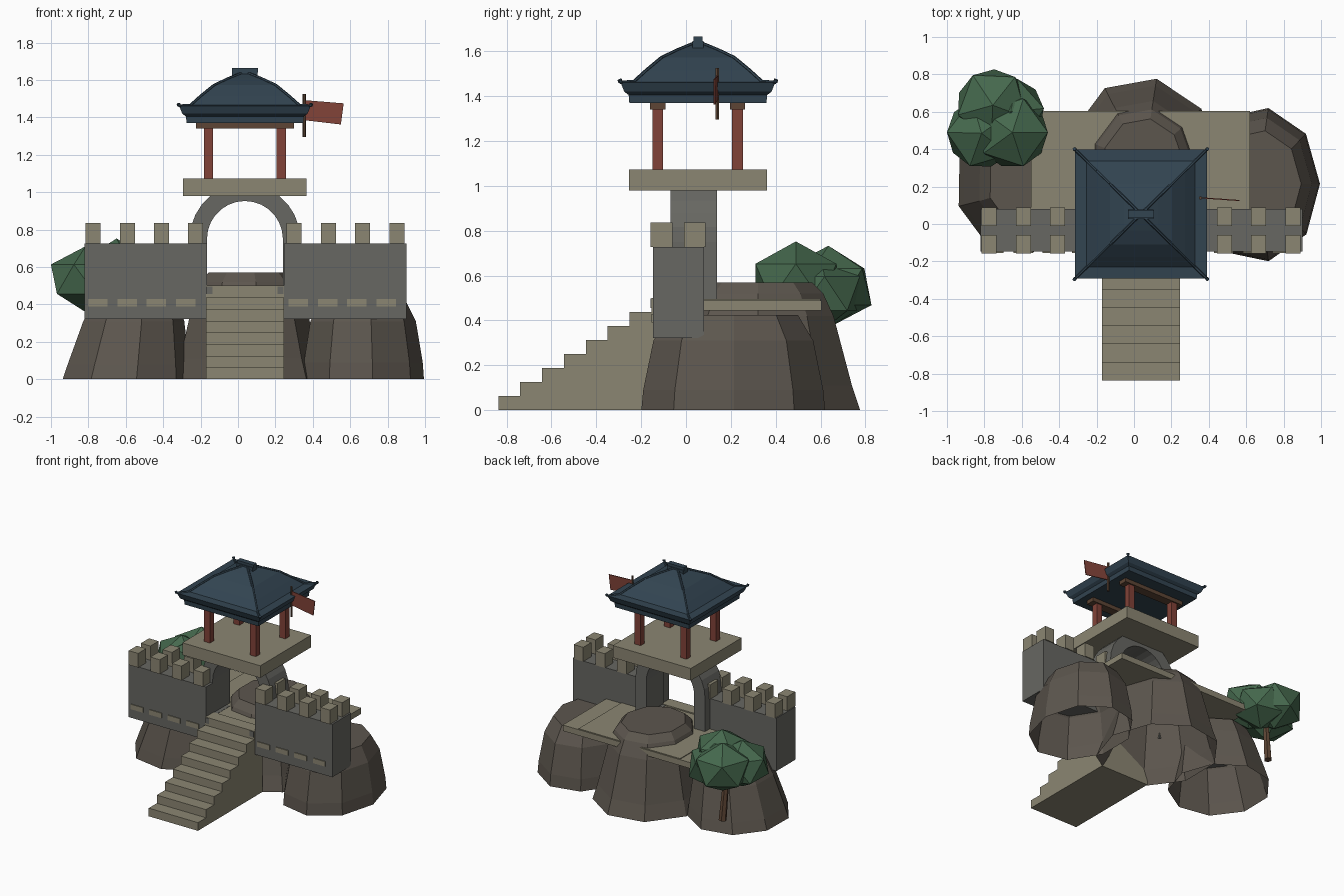
import bpy, bmesh, math, random
from mathutils import Vector

if "Cube" in bpy.data.objects:
    bpy.data.objects.remove(bpy.data.objects["Cube"])

random.seed(4)


def mat(name, c):
    m = bpy.data.materials.new(name)
    m.diffuse_color = (*c, 1)
    m.use_nodes = True
    m.node_tree.nodes["Principled BSDF"].inputs["Base Color"].default_value = m.diffuse_color
    return m


SAND = mat("sandstone", (0.26, 0.24, 0.17))
STONE = mat("wall_stone", (0.135, 0.135, 0.122))
ROCK = mat("rock", (0.108, 0.093, 0.076))
RED = mat("red_wood", (0.22, 0.055, 0.04))
BROWN = mat("brown_wood", (0.11, 0.06, 0.035))
TILE = mat("roof_tile", (0.032, 0.058, 0.082))
GREEN = mat("leaf", (0.06, 0.14, 0.075))


def finish(bm, name, m):
    bmesh.ops.recalc_face_normals(bm, faces=bm.faces)
    me = bpy.data.meshes.new(name)
    bm.to_mesh(me)
    bm.free()
    ob = bpy.data.objects.new(name, me)
    bpy.context.collection.objects.link(ob)
    me.materials.append(m)
    return ob


def box(name, x, y, z, m):
    """Box from (min, max) pairs."""
    bm = bmesh.new()
    bmesh.ops.create_cube(bm, size=1)
    for v in bm.verts:
        v.co = [p[0] if c < 0 else p[1] for c, p in zip(v.co, (x, y, z))]
    return finish(bm, name, m)


def extrude_y(name, pts, y0, y1, m):
    """Extrude an (x, z) outline along y."""
    bm = bmesh.new()
    f = bm.faces.new([bm.verts.new((x, y0, z)) for x, z in pts])
    r = bmesh.ops.extrude_face_region(bm, geom=[f])
    for v in r["geom"]:
        if isinstance(v, bmesh.types.BMVert):
            v.co.y = y1
    return finish(bm, name, m)


def loft(name, rings, m, bottom=True):
    """Skin closed rings of equal length and cap the ends."""
    bm = bmesh.new()
    vs = [[bm.verts.new(p) for p in r] for r in rings]
    n = len(vs[0])
    for a, b in zip(vs, vs[1:]):
        for i in range(n):
            j = (i + 1) % n
            bm.faces.new((a[i], a[j], b[j], b[i]))
    if bottom:
        bm.faces.new(vs[0])
    bm.faces.new(vs[-1])
    return finish(bm, name, m)


def rod(name, p, q, r, m, n=6, r2=None):
    p, q = Vector(p), Vector(q)
    rot = (q - p).to_track_quat("Z", "Y")
    rings = [[c + rot @ Vector((s * math.cos(math.tau * i / n), s * math.sin(math.tau * i / n), 0))
              for i in range(n)] for c, s in ((p, r), (q, r2 or r))]
    return loft(name, rings, m)


# Boulders, nine-sided and open underneath
def rock(name, cx, cy, rx, ry, profile, lean=0.0, n=9):
    jit = [random.uniform(0.98, 1.02) for _ in range(n)]
    rings = [[(cx + lean * z + rx * s * jit[i] * math.cos(math.tau * i / n),
               cy + ry * s * jit[i] * math.sin(math.tau * i / n), z)
              for i in range(n)] for s, z in profile]
    return loft(name, rings, ROCK, False)


side = [(1, 0), (0.98, 0.09), (0.87, 0.31), (0.7, 0.425)]
rock("left_rock", -0.605, 0.225, 0.355, 0.38,
     [(1, 0), (0.95, 0.08), (0.79, 0.31), (0.66, 0.425)], 0.13)
rock("right_rock", 0.66, 0.215, 0.338, 0.415, side)
rock("centre_rock", 0.05, 0.32, 0.41, 0.467,
     [(1, 0), (0.92, 0.11), (0.74, 0.42), (0.64, 0.52), (0.53, 0.57)])

# Terrace behind the wall
box("terrace", (-0.55, 0.62), (-0.06, 0.605), (0.445, 0.49), SAND)
box("terrace_top", (-0.37, 0.49), (-0.05, 0.6), (0.46, 0.495), SAND)

# Stairs, one stepped profile
bm = bmesh.new()
prof = [(-0.837, 0)]
for i in range(8):
    prof += [(-0.837 + 0.0975 * i, 0.0625 * (i + 1)), (-0.837 + 0.0975 * (i + 1), 0.0625 * (i + 1))]
prof.append((-0.057, 0))
a, b = [[bm.verts.new((x, y, z)) for y, z in prof] for x in (-0.17, 0.247)]
for i in range(len(prof)):
    j = (i + 1) % len(prof)
    bm.faces.new((a[i], a[j], b[j], b[i]))
bm.faces.new(a)
bm.faces.new(b)
finish(bm, "stairs", SAND)

# Walls with merlons and trim bricks
for label, x0, x1, m0, t0 in (("left", -0.822, -0.167, -0.775, -0.75),
                              ("right", 0.247, 0.902, 0.30, 0.322)):
    box(label + "_wall", (x0, x1), (-0.148, 0.081), (0.322, 0.727), STONE)
    for i in range(4):
        c = m0 + 0.183 * i
        for y in (-0.109, 0.039):
            box(label + "_merlon", (c - 0.04, c + 0.04), (y - 0.049, y + 0.049), (0.727, 0.836), SAND)
        c = t0 + 0.157 * i
        box(label + "_trim", (c - 0.052, c + 0.052), (-0.154, -0.14), (0.39, 0.428), SAND)

# Gate arch
CX, CY = 0.037, 0.053
arc = [math.pi * i / 14 for i in range(15)]
outline = [(CX + 0.295, 0.455)] + [(CX + 0.295 * math.cos(t), min(0.75 + 0.295 * math.sin(t), 1.03)) for t in arc]
outline += [(CX - 0.295, 0.455), (CX - 0.203, 0.455)]
outline += [(CX + 0.203 * math.cos(t), 0.75 + 0.203 * math.sin(t)) for t in reversed(arc)]
outline += [(CX + 0.203, 0.455)]
extrude_y("gate_arch", outline, -0.07, 0.138, STONE)
for s in (-1, 1):
    x = CX + s * 0.19
    box("arch_foot", (x - 0.017, x + 0.017), (-0.158, 0.1), (0.455, 0.497), STONE)

# Pavilion floor, pillars and beams
box("pavilion_floor", (CX - 0.33, CX + 0.33), (-0.255, 0.361), (0.98, 1.073), SAND)
for sy in (-1, 1):
    y = CY - 0.001 + sy * 0.178
    for sx in (-1, 1):
        x = CX + sx * 0.195
        box("pillar", (x - 0.025, x + 0.025), (y - 0.024, y + 0.024), (1.07, 1.345), RED)
    box("beam", (CX - 0.262, CX + 0.262), (y - 0.034, y + 0.034), (1.34, 1.375), BROWN)


# Roof: straight flared eave under a convex four-sided top
def square(h, z):
    return [(CX + sx * h, CY + sy * h * 0.98, z) for sx, sy in ((-1, -1), (1, -1), (1, 1), (-1, 1))]


hip = [(0.352, 1.462), (0.29, 1.466), (0.235, 1.515), (0.165, 1.572), (0.09, 1.607), (0.02, 1.635)]
loft("roof", [square(0.312, 1.37), square(0.315, 1.405), square(0.335, 1.42)]
     + [square(*p) for p in hip], TILE)
for sx in (-1, 1):
    for sy in (-1, 1):
        pts = [(CX + sx * h, CY + sy * h * 0.98, z) for h, z in hip]
        for p, q in zip(pts, pts[1:]):
            rod("hip_ridge", p, q, 0.008, TILE)
        rod("hip_tip", pts[0], (pts[0][0] + sx * 0.004, pts[0][1] + sy * 0.004, 1.474), 0.01, TILE)
box("ridge_cap", (CX - 0.068, CX + 0.068), (CY - 0.025, CY + 0.025), (1.615, 1.645), TILE)
box("ridge_cap_top", (CX - 0.07, CX + 0.07), (CY - 0.02, CY + 0.02), (1.64, 1.665), TILE)

# Flag
rod("flag_pole", (0.355, 0.14, 1.295), (0.355, 0.14, 1.525), 0.009, BROWN)
flag = extrude_y("flag", [(0.355, 1.385), (0.55, 1.362), (0.565, 1.475), (0.355, 1.492)], 0.137, 0.143, RED)
for v in flag.data.vertices:
    v.co.y -= (v.co.x - 0.355) * 0.07

# Tree
rod("tree_trunk", (-0.73, 0.60, 0.12), (-0.74, 0.56, 0.5), 0.028, BROWN, 6, 0.02)
for x, y, z, r, turn in ((-0.65, 0.49, 0.572, 0.212, 0.0), (-0.755, 0.635, 0.55, 0.215, 0.9),
                         (-0.815, 0.485, 0.535, 0.207, 0.6), (-0.66, 0.60, 0.52, 0.2, 0.1)):
    bpy.ops.mesh.primitive_ico_sphere_add(subdivisions=1, radius=r, location=(x, y, z), rotation=(0, 0, turn))
    ob = bpy.context.object
    ob.name = "foliage"
    ob.scale.z = 0.85
    ob.data.materials.append(GREEN)
